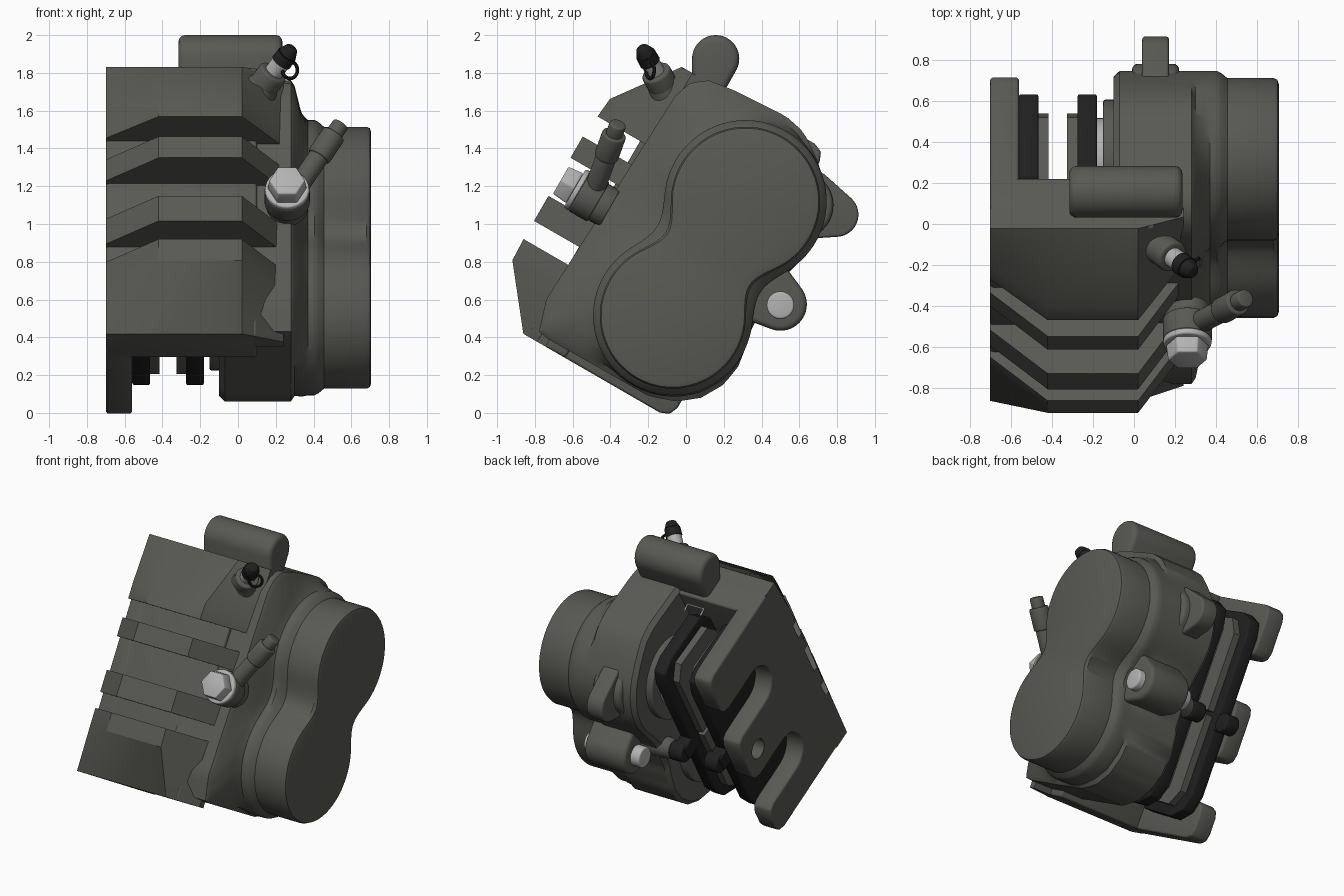
import bpy, bmesh, math
from mathutils import Vector
from mathutils.geometry import intersect_line_line_2d

cube = bpy.data.objects.get("Cube")
if cube:
    bpy.data.objects.remove(cube, do_unlink=True)


def material(name, rgb):
    m = bpy.data.materials.new(name)
    m.use_nodes = True
    m.diffuse_color = (*rgb, 1)
    m.node_tree.nodes["Principled BSDF"].inputs["Base Color"].default_value = (*rgb, 1)
    return m


CAST = material("cast grey", (0.1, 0.1, 0.088))
BLACK = material("rubber black", (0.014, 0.014, 0.014))
SILVER = material("bright steel", (0.45, 0.45, 0.45))


def tilt(x, s, t):
    """Caliper frame (s along the bridge, t outward) to world."""
    c, d = math.cos(math.pi / 6), 0.5
    return Vector((x, d * s - c * t, c * s + d * t))


def finish(name, bm, mat, bevel=0.0, segments=3):
    bmesh.ops.recalc_face_normals(bm, faces=bm.faces)
    if bevel:
        edges = [e for e in bm.edges if e.calc_face_angle(0) > math.radians(35)]
        bmesh.ops.bevel(bm, geom=edges, offset=bevel, segments=segments,
                        profile=0.5, affect='EDGES', clamp_overlap=True)
    me = bpy.data.meshes.new(name)
    bm.to_mesh(me)
    bm.free()
    me.materials.append(mat)
    ob = bpy.data.objects.new(name, me)
    bpy.context.collection.objects.link(ob)
    return ob


def loft(name, rings, mat, bevel=0.0):
    bm = bmesh.new()
    rows = [[bm.verts.new(p) for p in ring] for ring in rings]
    n = len(rows[0])
    for a, b in zip(rows, rows[1:]):
        for i in range(n):
            j = (i + 1) % n
            bm.faces.new((a[i], a[j], b[j], b[i]))
    bm.faces.new(rows[0])
    bm.faces.new(rows[-1])
    return finish(name, bm, mat, bevel)


def prism(name, outline, x0, x1, mat, bevel=0.0):
    return loft(name, [[tilt(x, s, t) for s, t in outline] for x in (x0, x1)], mat, bevel)


def rod(name, p0, p1, r0, r1, mat, sides=32, bevel=0.0):
    p0, p1 = Vector(p0), Vector(p1)
    q = (p1 - p0).to_track_quat('Z', 'Y')
    ring = lambda p, r: [p + q @ Vector((r * math.cos(a), r * math.sin(a), 0))
                         for a in (math.tau * i / sides for i in range(sides))]
    return loft(name, [ring(p0, r0), ring(p1, r1)], mat, bevel)


def lug(name, c0, r0, c1, r1, x0, x1, bevel):
    """Rounded arm: hull of two discs in the y-z plane."""
    bm = bmesh.new()
    for (y, z), r in ((c0, r0), (c1, r1)):
        for i in range(40):
            a = math.tau * i / 40
            for x in (x0, x1):
                bm.verts.new((x, y + r * math.cos(a), z + r * math.sin(a)))
    bmesh.ops.convex_hull(bm, input=bm.verts)
    bmesh.ops.delete(bm, geom=[v for v in bm.verts if not v.link_faces], context='VERTS')
    bmesh.ops.dissolve_limit(bm, angle_limit=0.01, verts=bm.verts, edges=bm.edges)
    return finish(name, bm, CAST, bevel, 4)


# Piston housing: one loft from the flat inner face to the twin-bore cap
MID = Vector((0.12, 0.83))
UPPER, LOWER = Vector((0.315, 1.12)), Vector((-0.07, 0.515))
DIRS = [Vector((math.cos(a), math.sin(a))) for a in (math.tau * i / 120 for i in range(120))]
SHELL = [Vector(p) for p in (
    (-0.78, 0.42), (-0.74, 0.6), (-0.05, 1.69), (0.03, 1.75), (0.12, 1.76), (0.25, 1.71),
    (0.53, 1.57), (0.62, 1.49), (0.69, 1.35), (0.74, 1.2), (0.74, 1.08), (0.7, 0.95),
    (0.6, 0.8), (0.46, 0.66), (0.35, 0.45), (0.28, 0.25), (0.2, 0.15), (0.08, 0.08),
    (-0.05, 0.06), (-0.2, 0.09))]


def bore_radius(d, off):
    lo, hi = 0.0, 1.5
    for _ in range(30):
        r = (lo + hi) / 2
        p = MID + d * r
        a, b = (p - UPPER).length - 0.395, (p - LOWER).length - 0.387
        h = max(0.23 - abs(a - b), 0) / 0.23
        if min(a, b) - h * h * 0.23 / 4 < off:
            lo = r
        else:
            hi = r
    return lo


def shell_radius(d):
    hits = [intersect_line_line_2d(MID, MID + d * 3, SHELL[i - 1], SHELL[i])
            for i in range(len(SHELL))]
    return max((h - MID).length for h in hits if h)


bore = {off: [bore_radius(d, off) for d in DIRS] for off in (-0.03, -0.008, 0, 0.025, 0.035)}
collar = bore[0.035]
shell = [max(shell_radius(d), b) for d, b in zip(DIRS, collar)]
inset = [r - 0.03 for r in shell]
rim = [max(r, b) for r, b in zip(inset, collar)]
blend = [0.25 * a + 0.75 * b for a, b in zip(shell, collar)]
layers = [(-0.1, inset), (-0.07, shell), (0.28, shell), (0.3, rim), (0.34, blend),
          (0.37, collar), (0.405, collar), (0.425, bore[0.025]), (0.455, bore[0]),
          (0.68, bore[0]), (0.698, bore[-0.008]), (0.705, bore[-0.03])]
loft("piston_housing", [[(x, *(MID + d * r)) for d, r in zip(DIRS, rs)]
                        for x, rs in layers], CAST)

# Bridge over the rotor
S0, S1 = -0.068, 1.575
prism("bridge", [(S0, 0.7), (S0, 0.93), (S1, 0.93), (S1, 0.65)], -0.7, 0.1, CAST, 0.015)


def ridge(name, outline):
    """Raised rib, full height in the middle and sloping off to both ends."""
    left, right = [[(s, min(t, top)) for s, t in outline] for top in (0.96, 0.87)]
    loft(name, [[tilt(x, s, t) for s, t in o] for x, o in
                ((-0.7, left), (-0.42, outline), (0.02, outline), (0.24, right))], CAST)


ridge("lower_bridge_block", [(S0, 0.82), (S0, 0.955), (0.24, 1.2), (0.367, 1.205), (0.367, 0.82)])
for i, (a, b) in enumerate(((0.478, 0.631), (0.864, 0.994))):
    ridge(f"bridge_rib_{i + 1}", [(a, 0.82), (a, 1.205), (b, 1.205), (b, 0.82)])
ridge("upper_bridge_block", [(1.125, 0.82), (1.125, 1.19), (1.238, 1.18), (S1, 0.935), (S1, 0.82)])

# Outer leg with two U-shaped slots and a hole in the middle finger
END, R = 0.052, 0.15


def corner(s, side):
    """Rounded finger corner; side is the direction of the slot or outside."""
    pts = [(s - side * 0.07, END), (s - side * 0.02, END + 0.02), (s, END + 0.07)]
    return pts if side > 0 else pts[::-1]


leg = [(S0, 0.93)] + corner(S0, -1)
for centre in (0.34, 1.06):
    leg += corner(centre - R, 1)
    leg += [(centre - R * math.cos(a), 0.43 + R * math.sin(a))
            for a in (math.pi * i / 12 for i in range(13))]
    leg += corner(centre + R, -1)
leg += corner(S1, 1) + [(S1, 0.93)]
outer_leg = prism("outer_leg", leg, -0.7, -0.56, CAST, 0.015)
cutter = rod("hole_cutter", tilt(-0.9, 0.68, 0.2), tilt(-0.4, 0.68, 0.2), 0.07, 0.07, CAST)
cutter.hide_render = True
cutter.hide_viewport = True
hole = outer_leg.modifiers.new("hole", 'BOOLEAN')
hole.operation, hole.object = 'DIFFERENCE', cutter

# Brake pads: backing plates and friction blocks in two halves
BACK = [(0.04, 0.23), (0.1, 0.12), (0.22, 0.07), (1.34, 0.07), (1.44, 0.1), (1.48, 0.2),
        (1.47, 0.58), (1.35, 0.67), (0.2, 0.67), (0.06, 0.56)]
HALF = [(0.78, 0.14), (1.32, 0.14), (1.42, 0.22), (1.4, 0.56), (1.3, 0.62), (0.78, 0.62)]
for side, plate, lining in (("outer", (-0.56, -0.465), (-0.465, -0.415)),
                            ("inner", (-0.275, -0.18), (-0.325, -0.275))):
    prism(side + "_pad_backing", BACK, *plate, BLACK, 0.012)
    prism(side + "_lining_upper", HALF, *lining, CAST)
    prism(side + "_lining_lower", [(1.53 - s, t) for s, t in HALF], *lining, CAST)
    prism(side + "_pad_tab", [(0.66, 0.1), (0.66, -0.02), (0.78, -0.02), (0.78, 0.1)],
          *plate, BLACK, 0.01)
    rod(side + "_pad_bush", tilt(plate[0] + 0.01, 0.72, -0.01),
        tilt(plate[1] + 0.02, 0.72, -0.01), 0.068, 0.068, BLACK, bevel=0.012)
rod("pad_pin_boss", tilt(0.1, 0.72, -0.01), tilt(-0.16, 0.72, -0.01), 0.085, 0.07, CAST, bevel=0.015)

# Pistons in their collars
for name, c in (("upper", UPPER), ("lower", LOWER)):
    rod(name + "_piston_collar", (-0.05, *c), (-0.15, *c), 0.29, 0.29, CAST, 48, 0.01)
    rod(name + "_piston", (-0.12, *c), (-0.185, *c), 0.2, 0.2, SILVER, 48)

# Mounting ears and guide bolt
lug("top_boss", (0.157, 1.875), 0.125, (0.11, 1.7), 0.08, -0.315, 0.235, 0.035)
lug("rear_ear", (0.795, 1.05), 0.118, (0.62, 1.11), 0.19, 0.04, 0.17, 0.015)
lug("rear_ear_root", (0.66, 1.07), 0.1, (0.6, 1.1), 0.18, -0.01, 0.22, 0.03)
lug("lower_ear", (0.5, 0.575), 0.14, (0.36, 0.68), 0.19, 0.05, 0.38, 0.03)
rod("guide_bolt", (-0.02, 0.5, 0.57), (0.43, 0.5, 0.57), 0.073, 0.073, SILVER, bevel=0.012)

# Bleed nipple with rubber cap and strap
base, tip = Vector((0.08, -0.08, 1.66)), Vector((0.285, -0.232, 1.93))
along = lambda f: base.lerp(tip, f)
rod("bleed_boss_foot", along(-0.2), along(0.3), 0.15, 0.08, CAST)
rod("bleed_boss", along(0), along(0.54), 0.08, 0.08, CAST, bevel=0.015)
rod("bleed_nipple", along(0.5), along(0.76), 0.05, 0.05, SILVER)
rod("bleed_cap", along(0.73), along(0.88), 0.056, 0.054, BLACK)
rod("bleed_cap_tip", along(0.88), along(1.02), 0.054, 0.03, BLACK, bevel=0.01)
bpy.ops.mesh.primitive_torus_add(major_radius=0.045, minor_radius=0.01, major_segments=24,
                                 minor_segments=8, location=(0.275, -0.19, 1.815),
                                 rotation=(math.pi / 2, 0, 0.5))
strap = bpy.context.object
strap.name = "cap_strap"
strap.data.materials.append(BLACK)

# Hose union: banjo ring, washer, hex bolt and pipe stub
AX = 0.26
for name, t0, t1, r0, r1, mat, sides in (
        ("banjo_seat", 0.89, 0.97, 0.11, 0.11, CAST, 32),
        ("banjo_ring", 0.96, 1.075, 0.12, 0.12, CAST, 32),
        ("banjo_washer", 1.075, 1.105, 0.12, 0.115, SILVER, 32),
        ("banjo_bolt", 1.105, 1.19, 0.105, 0.095, SILVER, 6)):
    rod(name, tilt(AX, 0.735, t0), tilt(AX, 0.735, t1), r0, r1, mat, sides, 0.008)
root, end = Vector((0.28, -0.5, 1.14)), Vector((0.545, -0.36, 1.53))
for name, f0, f1, r in (("pipe_neck", 0, 0.66, 0.055), ("pipe_collar", 0.55, 0.86, 0.065),
                        ("pipe_end", 0.8, 1.0, 0.045)):
    rod(name, root.lerp(end, f0), root.lerp(end, f1), r, r, CAST, bevel=0.01)

# Pad retaining wire
wire = bpy.data.curves.new("pad_wire", 'CURVE')
wire.dimensions = '3D'
wire.bevel_depth = 0.007
line = wire.splines.new('POLY')
path = [tilt(x, s, t) for x, s, t in ((-0.17, 1.51, 0.57), (-0.17, 1.52, 0.62),
                                      (-0.3, 1.52, 0.62), (-0.3, 1.51, 0.57))]
line.points.add(len(path) - 1)
for p, co in zip(line.points, path):
    p.co = (*co, 1)
wire.materials.append(SILVER)
bpy.context.collection.objects.link(bpy.data.objects.new("pad_wire", wire))

# Smooth shading with crisp edges
bpy.ops.object.select_all(action='DESELECT')
for ob in bpy.context.scene.objects:
    if ob.type == 'MESH' and ob != cutter:
        ob.select_set(True)
        bpy.context.view_layer.objects.active = ob
bpy.ops.object.shade_smooth_by_angle(angle=math.radians(32))
